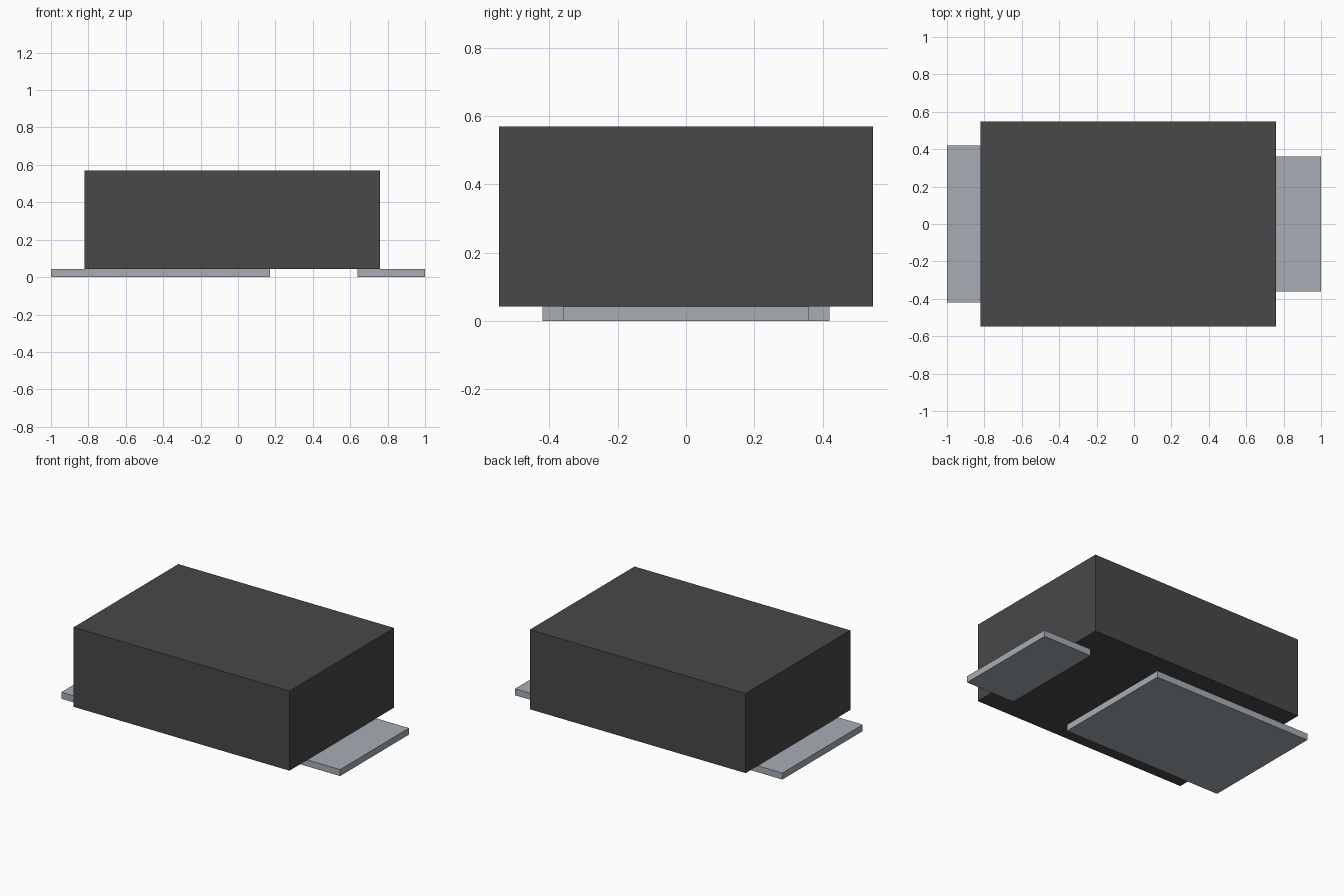
import bpy

cube = bpy.data.objects.get("Cube")
if cube:
    bpy.data.objects.remove(cube, do_unlink=True)


def material(name, colour):
    mat = bpy.data.materials.new(name)
    mat.use_nodes = True
    mat.diffuse_color = colour
    mat.node_tree.nodes["Principled BSDF"].inputs["Base Color"].default_value = colour
    return mat


def box(name, low, high, mat):
    """Box spanning two opposite corners."""
    centre = [(a + b) / 2 for a, b in zip(low, high)]
    bpy.ops.mesh.primitive_cube_add(size=1, location=centre)
    obj = bpy.context.object
    obj.name = name
    obj.scale = [b - a for a, b in zip(low, high)]
    bpy.ops.object.transform_apply(location=False, rotation=False, scale=True)
    obj.data.materials.append(mat)
    return obj


dark_grey = material("dark grey", (0.065, 0.065, 0.065, 1))
steel_grey = material("steel grey", (0.38, 0.42, 0.46, 1))

PAD_TOP = 0.043

# Moulded body resting on the two flat pads
box("body", (-0.82, -0.547, PAD_TOP), (0.76, 0.547, 0.57), dark_grey)

# Wide pad on the right, narrow pad on the left
box("large_pad", (-1.0, -0.42, 0), (0.17, 0.42, PAD_TOP), steel_grey)
box("small_pad", (0.64, -0.36, 0), (1.0, 0.36, PAD_TOP), steel_grey)
